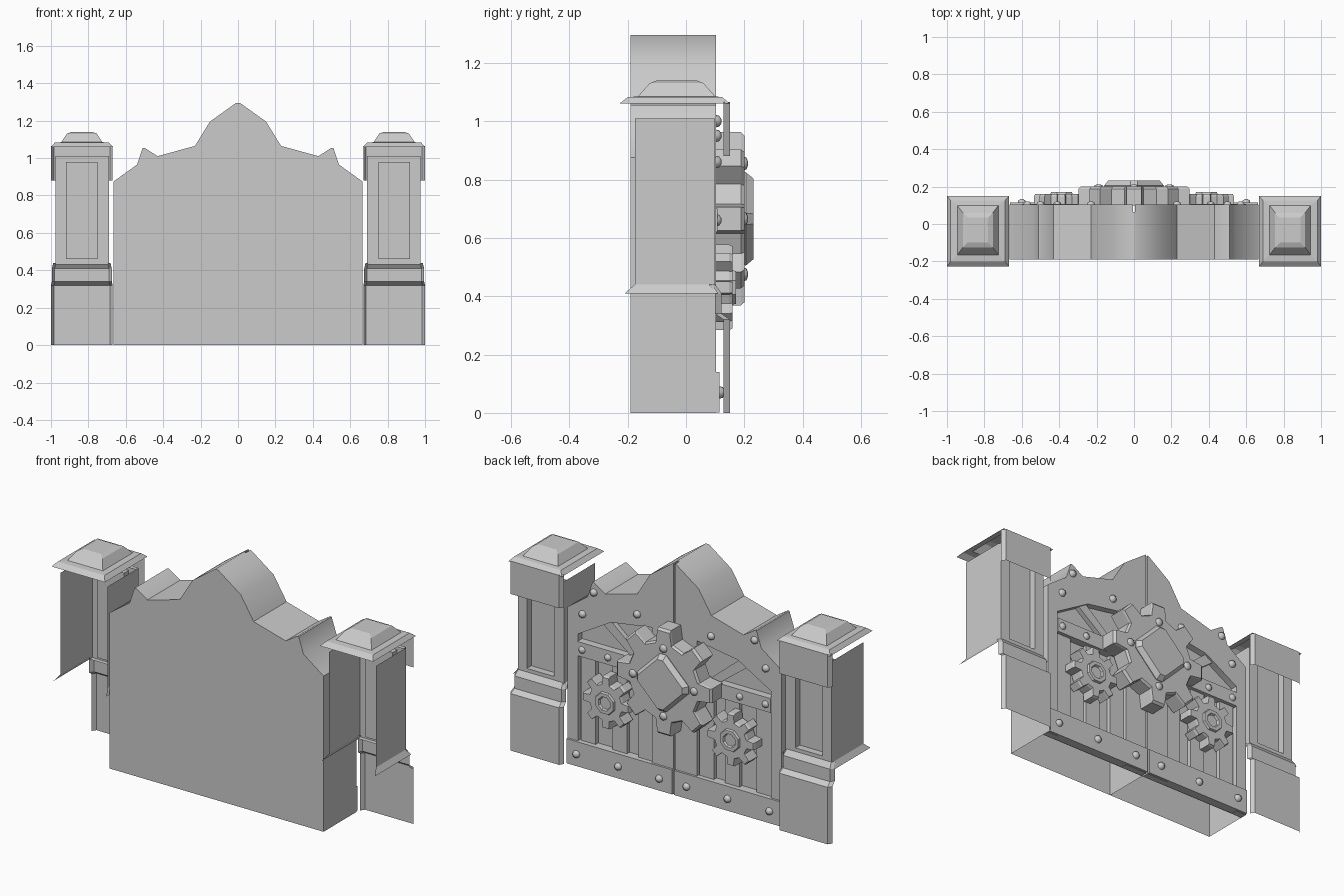
import bpy, bmesh, math

if "Cube" in bpy.data.objects:
    bpy.data.objects.remove(bpy.data.objects["Cube"])

mat = bpy.data.materials.new("stone_grey")
mat.diffuse_color = (0.6, 0.6, 0.6, 1)
mat.use_nodes = True
mat.node_tree.nodes["Principled BSDF"].inputs["Base Color"].default_value = mat.diffuse_color


def finish(bm, name, recalc=True):
    if recalc:
        bmesh.ops.recalc_face_normals(bm, faces=bm.faces[:])
    me = bpy.data.meshes.new(name)
    bm.to_mesh(me)
    bm.free()
    ob = bpy.data.objects.new(name, me)
    bpy.context.collection.objects.link(ob)
    me.materials.append(mat)
    return ob


def smooth(ob, deg):
    bpy.ops.object.select_all(action='DESELECT')
    ob.select_set(True)
    bpy.context.view_layer.objects.active = ob
    bpy.ops.object.shade_smooth_by_angle(angle=math.radians(deg))


def loft(bm, rings, cap0=True, cap1=True):
    """Skin a stack of equal-length rings of 3D points."""
    vs = [[bm.verts.new(p) for p in r] for r in rings]
    n = len(vs[0])
    for a, b in zip(vs, vs[1:]):
        for i in range(n):
            j = (i + 1) % n
            bm.faces.new((a[i], a[j], b[j], b[i]))
    if cap0:
        bm.faces.new(vs[0])
    if cap1:
        bm.faces.new(vs[-1])


def prism(name, pts, y0, y1, open_bottom=False):
    """Extrude an x-z outline along y."""
    bm = bmesh.new()
    loft(bm, [[(x, y, z) for x, z in pts] for y in (y0, y1)])
    bmesh.ops.recalc_face_normals(bm, faces=bm.faces[:])
    if open_bottom:
        low = [f for f in bm.faces if all(v.co.z < 0.001 for v in f.verts)]
        bmesh.ops.delete(bm, geom=low, context='FACES')
    return finish(bm, name, False)


def box(name, x0, x1, z0, z1, y0, y1):
    x0, x1 = sorted((x0, x1))
    return prism(name, [(x0, z0), (x1, z0), (x1, z1), (x0, z1)], y0, y1)


def sheet(name, polys, centre):
    """Open thin surface made of separate polygons, turned away from centre."""
    bm = bmesh.new()
    for p in polys:
        f = bm.faces.new([bm.verts.new(q) for q in p])
        f.normal_update()
        out = f.calc_center_median()
        if sum(n * (a - c) for n, a, c in zip(f.normal, out, centre)) < 0:
            f.normal_flip()
    bmesh.ops.remove_doubles(bm, verts=bm.verts[:], dist=1e-4)
    return finish(bm, name, False)


def rivet(name, x, z, y, r=0.022, h=0.018):
    bm = bmesh.new()
    ring = lambda k, d: [(x + r * k * math.cos(a * math.pi / 4), y + d,
                          z + r * k * math.sin(a * math.pi / 4)) for a in range(8)]
    loft(bm, [ring(1, -0.004), ring(0.85, h * 0.6), ring(0.35, h)])
    smooth(finish(bm, name), 60)


def gear(name, cx, cz, r_in, r_out, teeth, y0, y1):
    """Toothed wheel with a slightly chamfered face."""
    prof = []
    step = 2 * math.pi / teeth
    for t in range(teeth):
        for off, r in ((-0.29, r_in), (-0.17, r_out), (0.17, r_out), (0.29, r_in)):
            a = (t + off) * step
            prof.append((r * math.cos(a), r * math.sin(a)))
    bm = bmesh.new()
    ring = lambda s, y: [(cx + x * s, y, cz + z * s) for x, z in prof]
    loft(bm, [ring(1, y0), ring(1, y1 - 0.012), ring(0.96, y1)])
    return finish(bm, name)


# --- gate body: hollow slab, open underneath ---
half = [(0.665, 0), (0.665, 0.875), (0.54, 0.965), (0.51, 1.055), (0.50, 1.055),
        (0.43, 1.01), (0.23, 1.065), (0.15, 1.195), (0.01, 1.295)]
outline = half + [(-x, z) for x, z in reversed(half)]
smooth(prism("gate_body", outline, -0.19, 0.065, True), 40)
sheet("gate_divider", [[(0, -0.19, 0), (0, 0.065, 0), (0, 0.065, 1.2), (0, -0.19, 1.2)]], (-1, 0, 0))

# --- door faces, one per side ---
inner = [(0.005, 1.295), (0.005, 0), (0.14, 0), (0.14, 0.90), (0.394, 0.86),
         (0.60, 0.74), (0.60, 0)]
for s, side in ((1, "right"), (-1, "left")):
    smooth(prism(f"{side}_door_frame", [(s * x, z) for x, z in inner + half], 0.065, 0.103), 40)
    box(f"{side}_bottom_band", s * 0.006, s * 0.662, 0.002, 0.14, 0.065, 0.115)
    box(f"{side}_middle_band", s * 0.14, s * 0.60, 0.62, 0.70, 0.065, 0.108)
    for i, x in enumerate((0.145, 0.305, 0.50)):
        box(f"{side}_plank_{i}", s * x, s * (x + 0.09), 0.14, 0.62, 0.065, 0.088)
    prism(f"{side}_brace", [(s * x, z) for x, z in
          ((0.21, 0.70), (0.28, 0.70), (0.45, 0.83), (0.40, 0.86))], 0.065, 0.092)
    for i, x in enumerate((0.085, 0.34, 0.60)):
        rivet(f"{side}_bottom_rivet_{i}", s * x, 0.07, 0.115)
    for i, (x, z) in enumerate(((0.57, 0.86), (0.23, 0.95), (0.50, 1.0),
                                (0.57, 0.66), (0.41, 0.66))):
        rivet(f"{side}_frame_rivet_{i}", s * x, z, 0.103)

    # small gear with a recessed octagonal hub
    cx, cz = s * 0.388, 0.43
    gear(f"{side}_small_gear", cx, cz, 0.105, 0.148, 8, 0.085, 0.16)
    bm = bmesh.new()
    ring = lambda r, y: [(cx + r * math.cos((a + 0.5) * math.pi / 4), y,
                          cz + r * math.sin((a + 0.5) * math.pi / 4)) for a in range(8)]
    loft(bm, [ring(0.066, 0.155), ring(0.06, 0.172), ring(0.04, 0.172),
              ring(0.034, 0.162)], False)
    finish(bm, f"{side}_small_gear_hub")

# --- large central gear with diamond hub ---
gear("large_gear", 0, 0.665, 0.225, 0.30, 8, 0.10, 0.20)
diamond = [(0.16, 0.02), (0.02, 0.16), (-0.02, 0.16), (-0.16, 0.02),
           (-0.16, -0.02), (-0.02, -0.16), (0.02, -0.16), (0.16, -0.02)]
bm = bmesh.new()
loft(bm, [[(x * k, y, 0.665 + z * k) for x, z in diamond]
          for k, y in ((0.97, 0.19), (1, 0.205), (0.86, 0.232))])
finish(bm, "large_gear_hub")
for i in range(4):
    a = i * math.pi / 2
    rivet(f"gear_rivet_{i}", 0.19 * math.cos(a), 0.665 + 0.19 * math.sin(a), 0.2, 0.024, 0.012)


# --- pillars: facade shells with open fronts ---
def plate(s, rows):
    """Facade strip: each row is (z, y, x inset); sides fold back by the chamfer."""
    polys = []
    for (z0, y0, i0), (z1, y1, i1) in zip(rows, rows[1:]):
        sec = lambda z, y, i: [(s * (0.67 + i), y - 0.022, z), (s * (0.685 + i), y, z),
                               (s * (0.985 - i), y, z), (s * (1.0 - i), y - 0.022, z)]
        a, b = sec(z0, y0, i0), sec(z1, y1, i1)
        polys += [[a[k], a[k + 1], b[k + 1], b[k]] for k in range(3)]
    return polys


for s, side in ((1, "right"), (-1, "left")):
    mid = (s * 0.835, -0.05, 0.6)
    sheet(f"{side}_pillar_base", plate(s, [(0, 0.15, 0), (0.32, 0.15, 0), (0.34, 0.122, 0.005),
          (0.41, 0.122, 0.005), (0.44, 0.10, 0.012)]), mid)
    sheet(f"{side}_pillar_skirt", plate(s, [(0.88, 0.15, 0), (1.065, 0.15, 0)]), mid)

    # shaft face with a sunken panel
    outer = [(0.69, 0.43), (0.975, 0.43), (0.975, 1.01), (0.69, 1.01)]
    sunk = [(0.75, 0.46), (0.92, 0.46), (0.92, 0.98), (0.75, 0.98)]
    rings = [[(s * x, y, z) for x, z in p]
             for p, y in ((outer, 0.075), (outer, 0.10), (sunk, 0.10), (sunk, 0.06))]
    bm = bmesh.new()
    loft(bm, rings, False)
    finish(bm, f"{side}_pillar_shaft")

    # side sheets with a flared foot
    for x, xf, nm in ((0.98, 1.0, "outer"), (0.688, 0.672, "inner")):
        sheet(f"{side}_pillar_{nm}_side", [
            [(s * x, -0.175, 0.44), (s * x, 0.09, 0.44), (s * x, 0.09, 1.01), (s * x, -0.175, 1.01)],
            [(s * xf, -0.21, 0.41), (s * xf, 0.11, 0.41), (s * x, 0.09, 0.44), (s * x, -0.175, 0.44)]],
            mid)

    # stepped cap
    bm = bmesh.new()
    rect = lambda x0, x1, y0, y1, z: [(s * x0, y0, z), (s * x1, y0, z), (s * x1, y1, z), (s * x0, y1, z)]
    loft(bm, [rect(0.668, 1.0, -0.228, 0.15, 1.06), rect(0.69, 0.98, -0.20, 0.125, 1.082),
              rect(0.725, 0.945, -0.165, 0.10, 1.085), rect(0.755, 0.915, -0.125, 0.06, 1.13),
              rect(0.78, 0.89, -0.10, 0.035, 1.14)], False)
    finish(bm, f"{side}_pillar_cap")
